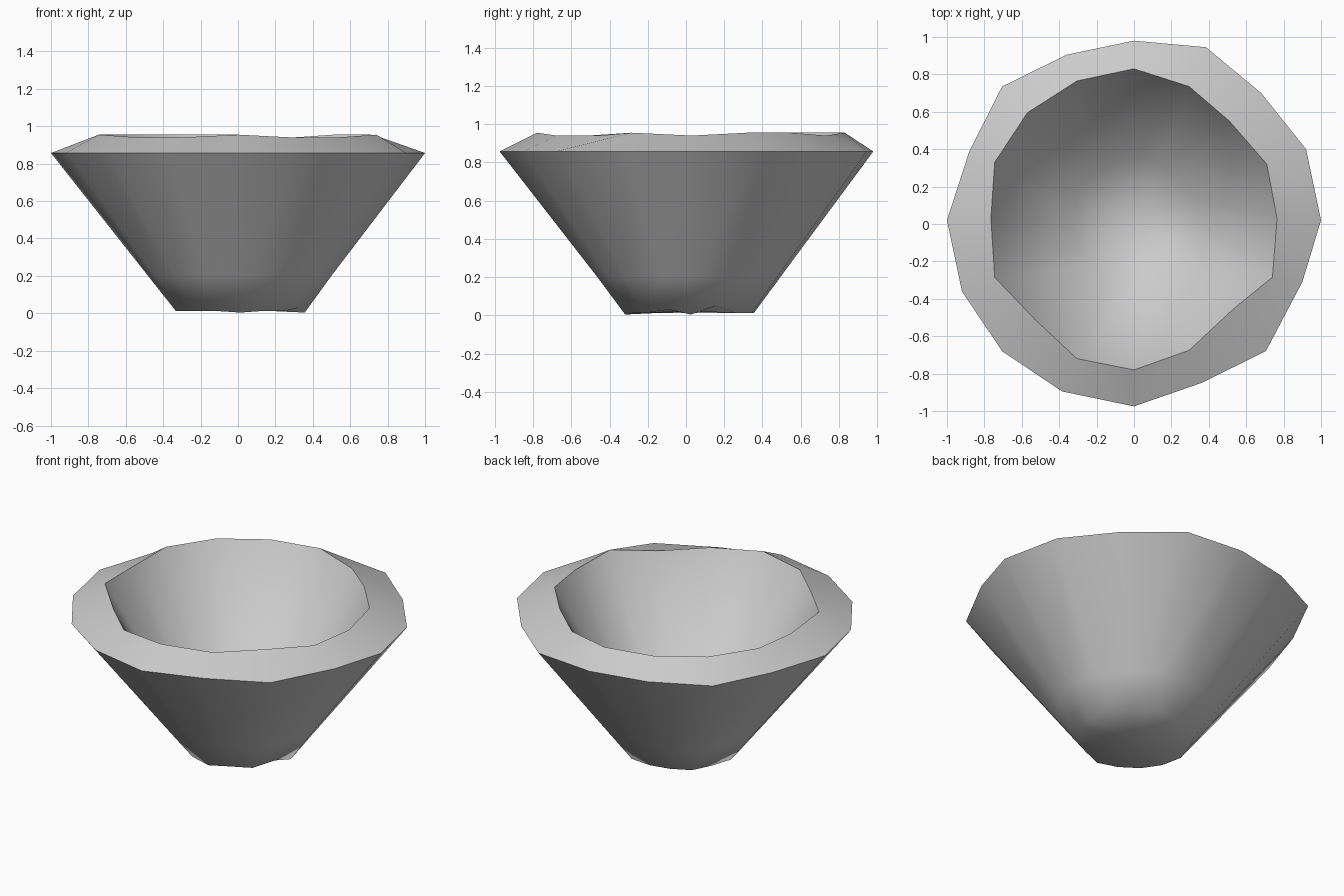
import bpy, bmesh, math

if "Cube" in bpy.data.objects:
    bpy.data.objects.remove(bpy.data.objects["Cube"])

# Hand-carved irregular rim outlines, 16 corners each, counter-clockwise from +x
OUTER = [(1, .02), (.92, .40), (.68, .70), (.385, .945), (0, .98), (-.36, .905),
         (-.705, .735), (-.88, .39), (-1, .02), (-.92, -.36), (-.705, -.68),
         (-.385, -.895), (0, -.975), (.36, -.85), (.705, -.68), (.90, -.31)]
INNER = [(.765, .03), (.71, .32), (.51, .55), (.295, .735), (0, .83), (-.305, .765),
         (-.57, .595), (-.745, .33), (-.765, .03), (-.745, -.285), (-.53, -.51),
         (-.305, -.72), (0, -.78), (.295, -.675), (.53, -.455), (.74, -.285)]
RIM_Z = [.94, .955, .955, .94, .955, .955, .955, .955,
         .94, .955, .94, .94, .955, .94, .94, .955]

bm = bmesh.new()


def ring(radii, scale, heights, dx=0, dy=0):
    return [bm.verts.new((x * scale + dx, y * scale + dy, z))
            for (x, y), z in zip(radii, heights)]


def bridge(a, b):
    n = len(a)
    for i in range(n):
        j = (i + 1) % n
        bm.faces.new((a[i], a[j], b[j], b[i]))


def cap(loop, z):
    c = bm.verts.new((.01, .02, z))
    for i in range(len(loop)):
        bm.faces.new((loop[i], loop[(i + 1) % len(loop)], c))


# Chipped foot, straight outer wall, sloping lip, conical hollow with flat floor
foot_z = [.013] * 16
foot_z[1] = .05
foot_z[0] = foot_z[12] = .004
foot_z[15] = .03
foot = ring(OUTER, .345, foot_z, .012, .018)
low_wall = ring(OUTER, .49, [.2] * 16, .009, .014)
outer = ring(OUTER, 1, [.857] * 16)
lip = ring(INNER, 1, RIM_Z)
floor = ring(INNER, .43, [.2] * 16, .01, 0)
loops = [foot, low_wall, outer, lip, floor]
for a, b in zip(loops, loops[1:]):
    bridge(a, b)
cap(foot, .02)
cap(floor, .16)
bmesh.ops.recalc_face_normals(bm, faces=bm.faces)

mesh = bpy.data.meshes.new("bowl")
bm.to_mesh(mesh)
bm.free()
bowl = bpy.data.objects.new("bowl", mesh)
bpy.context.collection.objects.link(bowl)
bpy.context.view_layer.objects.active = bowl
bowl.select_set(True)
bpy.ops.object.shade_smooth_by_angle(angle=math.radians(75))
